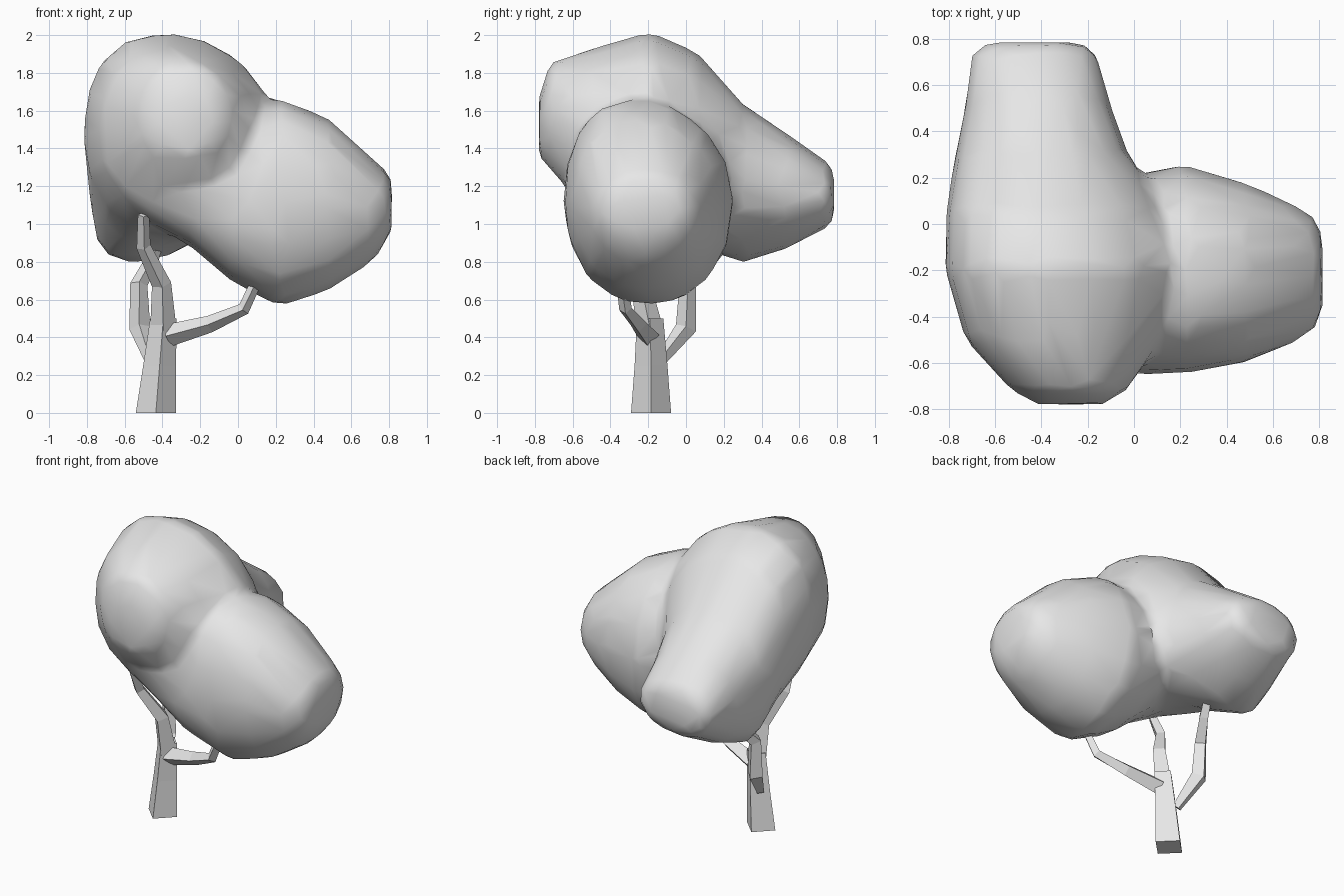
import bpy, bmesh, math
from mathutils import Vector

if "Cube" in bpy.data.objects:
    bpy.data.objects.remove(bpy.data.objects["Cube"])

grey = bpy.data.materials.new("light_grey")
grey.use_nodes = True
grey.diffuse_color = (0.8, 0.8, 0.8, 1)
grey.node_tree.nodes["Principled BSDF"].inputs["Base Color"].default_value = grey.diffuse_color


def skin(bm, rings):
    """Join closed rings of points into a capped tube."""
    loops = [[bm.verts.new(p) for p in ring] for ring in rings]
    n = len(loops[0])
    for a, b in zip(loops, loops[1:]):
        for i in range(n):
            j = (i + 1) % n
            bm.faces.new((a[i], a[j], b[j], b[i]))
    bm.faces.new(loops[0][::-1])
    bm.faces.new(loops[-1])


def finish(bm, name):
    bmesh.ops.recalc_face_normals(bm, faces=bm.faces)
    mesh = bpy.data.meshes.new(name)
    bm.to_mesh(mesh)
    bm.free()
    mesh.materials.append(grey)
    obj = bpy.data.objects.new(name, mesh)
    bpy.context.collection.objects.link(obj)
    return obj


def limb(name, path):
    """Four-sided tapering limb; path holds (x, y, z, radius)."""
    pts = [Vector(p[:3]) for p in path]
    rings = []
    for i, p in enumerate(path):
        axis = (pts[min(i + 1, len(pts) - 1)] - pts[max(i - 1, 0)]).normalized()
        if name == "trunk":
            axis = Vector((0, 0, 1))
        side = Vector((0, 1, 0)).cross(axis).normalized()
        up = axis.cross(side)
        rings.append([pts[i] + p[3] * d for d in (side, up, -side, -up)])
    bm = bmesh.new()
    skin(bm, rings)
    return finish(bm, name)


def oval(lo_u, hi_u, lo_z, hi_z, under=0, over=0, sides=16):
    """Oval in the given box, as (u, z) pairs; its underside and top can lean."""
    out = []
    for i in range(sides):
        a = math.tau * i / sides
        c, s = (math.copysign(abs(t) ** 0.94, t) for t in (math.cos(a), math.sin(a)))
        lean = (over if s > 0 else under) * s * s
        out.append(((lo_u + hi_u) / 2 + c * (hi_u - lo_u) / 2 + lean,
                    (lo_z + hi_z) / 2 + s * (hi_z - lo_z) / 2))
    return out


# Trunk and three bent branches
limb("trunk", [(-.435, -.185, 0, .106), (-.415, -.185, .25, .087),
               (-.395, -.19, .5, .07)])
limb("front_branch", [(-.395, -.19, .44, .07), (-.405, -.24, .68, .052),
                      (-.5, -.34, .88, .038), (-.5, -.42, 1.05, .03)])
limb("side_branch", [(-.37, -.2, .41, .06), (-.15, -.25, .47, .045),
                     (.03, -.32, .55, .034), (.11, -.345, .72, .028)])
limb("back_branch", [(-.46, -.14, .27, .03), (-.52, 0, .45, .056),
                     (-.525, .01, .68, .046), (-.46, .12, .8, .037), (-.42, .22, .92, .03)])

# Crown: one lobe runs front to back, the other reaches out to the left
bm = bmesh.new()
long_lobe = [  # y, then x range, z range, leans
    (-.78, -.42, -.13, 1.36, 1.67),
    (-.72, -.53, -.03, 1.29, 1.86),
    (-.5, -.73, .12, 1.04, 1.93, 0, -.06),
    (-.19, -.82, .2, .94, 2.02, -.03, -.08),
    (.06, -.81, .13, .88, 1.91, -.08, -.08),
    (.3, -.77, -.02, .79, 1.64, -.17),
    (.52, -.73, -.1, .86, 1.49, -.1),
    (.75, -.7, -.16, .98, 1.33, -.03),
    (.785, -.62, -.24, 1.03, 1.28)]
skin(bm, [[(u, y, z) for u, z in oval(*box)] for y, *box in long_lobe])
side_lobe = [  # x, then y range, z range, leans
    (-.5, -.56, .0, 1.02, 1.4),
    (-.25, -.63, .1, .88, 1.45),
    (-.04, -.65, .2, .7, 1.52),
    (.1, -.65, .24, .62, 1.62, 0, -.07),
    (.22, -.645, .255, .56, 1.67, 0, -.07),
    (.48, -.6, .18, .65, 1.56, 0, -.04),
    (.7, -.51, .08, .79, 1.36),
    (.78, -.46, .03, .89, 1.29),
    (.815, -.38, -.05, .97, 1.24)]
skin(bm, [[(x, u, z) for u, z in oval(*box)] for x, *box in side_lobe])
crown = finish(bm, "crown")

remesh = crown.modifiers.new("Merge lobes", "REMESH")
remesh.mode = "VOXEL"
remesh.voxel_size = 0.035
smooth = crown.modifiers.new("Blend", "SMOOTH")
smooth.factor = 0.5
smooth.iterations = 8
decimate = crown.modifiers.new("Low poly", "DECIMATE")
decimate.ratio = 0.05

bpy.context.view_layer.objects.active = crown
crown.select_set(True)
for name in [m.name for m in crown.modifiers]:
    bpy.ops.object.modifier_apply(modifier=name)
bpy.ops.object.shade_smooth_by_angle(angle=math.radians(50))
